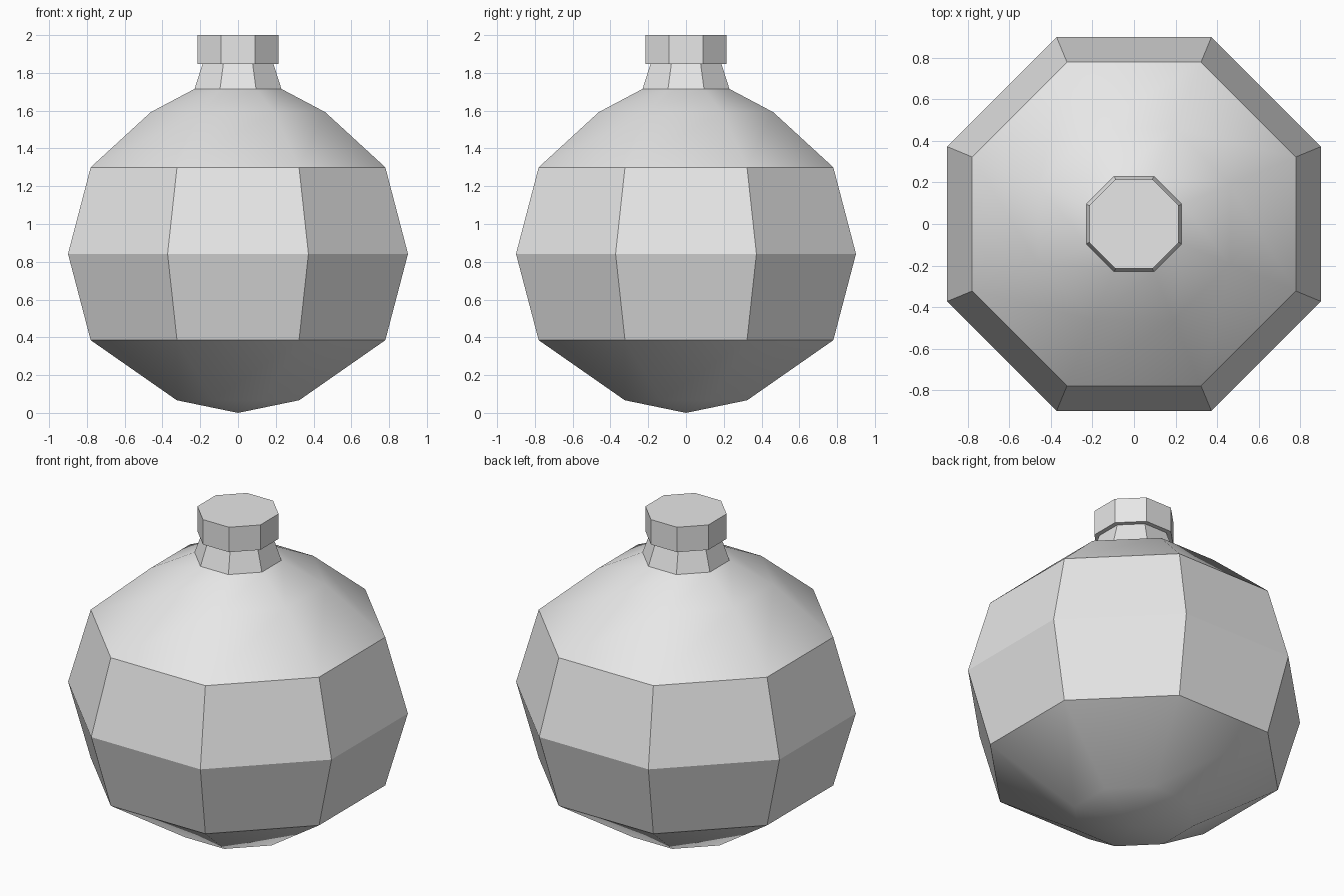
import bpy
import bmesh
import math

SIDES = 8

cube = bpy.data.objects.get("Cube")
if cube:
    bpy.data.objects.remove(cube, do_unlink=True)

grey = bpy.data.materials.new("light_grey")
grey.use_nodes = True
colour = (0.8, 0.8, 0.8, 1.0)
grey.diffuse_color = colour
grey.node_tree.nodes["Principled BSDF"].inputs["Base Color"].default_value = colour


def lathe(name, profile, is_soft=lambda z: False):
    """Turn (flat radius, height) points into an eight-sided shell.
    A zero radius closes the shell with a single point."""
    bm = bmesh.new()
    rings = []
    for radius, z in profile:
        if radius == 0:
            rings.append([bm.verts.new((0, 0, z))] * SIDES)
            continue
        corner = radius / math.cos(math.pi / SIDES)
        angles = [(i + 0.5) * math.tau / SIDES for i in range(SIDES)]
        rings.append([bm.verts.new((corner * math.cos(a), corner * math.sin(a), z))
                      for a in angles])
    for low, high in zip(rings, rings[1:]):
        for i in range(SIDES):
            j = (i + 1) % SIDES
            corners = dict.fromkeys((low[i], low[j], high[j], high[i]))
            bm.faces.new(list(corners))
    bmesh.ops.recalc_face_normals(bm, faces=bm.faces[:])

    # Shallow edges are blended, all others stay crisp
    for face in bm.faces:
        face.smooth = True
    for edge in bm.edges:
        edge.smooth = is_soft(sum(v.co.z for v in edge.verts) / 2)

    mesh = bpy.data.meshes.new(name)
    bm.to_mesh(mesh)
    bm.free()
    mesh.materials.append(grey)
    obj = bpy.data.objects.new(name, mesh)
    bpy.context.collection.objects.link(obj)
    return obj


# Round flask body, blended on the shoulder and the underside
lathe("body",
      [(0, 0), (0.324, 0.067), (0.78, 0.385), (0.9, 0.842),
       (0.78, 1.3), (0.462, 1.592), (0.23, 1.715)],
      lambda z: z < 0.38 or 1.31 < z < 1.70)

# Tapered neck
lathe("neck", [(0.23, 1.715), (0.188, 1.846)])

# Stopper with flat underside and top
lathe("stopper", [(0, 1.846), (0.215, 1.846), (0.215, 2.0), (0, 2.0)])
